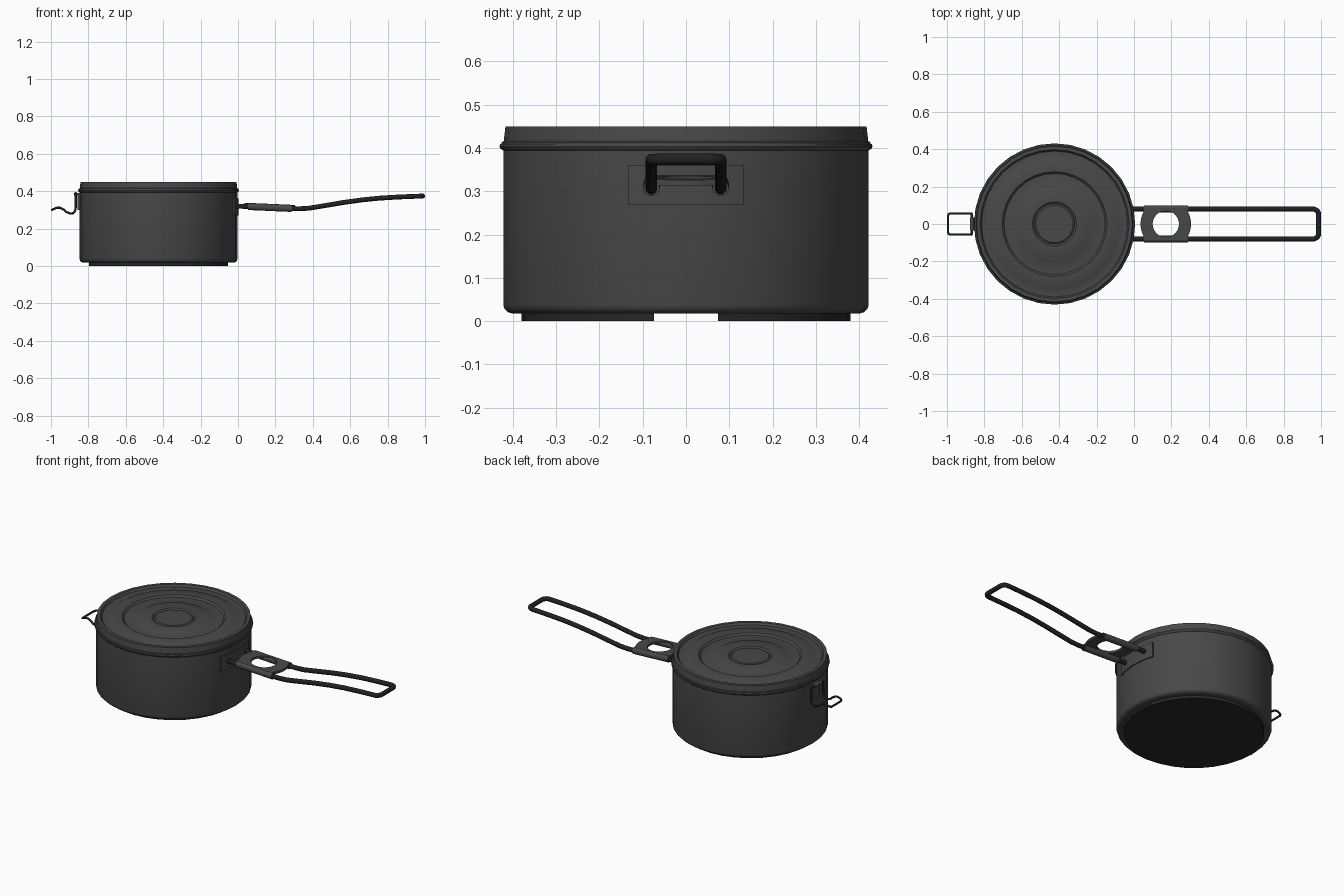
import bpy, bmesh, math
from mathutils import Vector

if "Cube" in bpy.data.objects:
    bpy.data.objects.remove(bpy.data.objects["Cube"])

CX = -0.425   # pot axis
SEG = 32


def mat(name, v):
    m = bpy.data.materials.new(name)
    m.diffuse_color = (v, v, v, 1)
    m.use_nodes = True
    m.node_tree.nodes["Principled BSDF"].inputs["Base Color"].default_value = m.diffuse_color
    return m


BODY, WIRE, BASE = mat("dark_grey", 0.065), mat("black", 0.015), mat("base_black", 0.02)


def smooth(ob, angle=35):
    bpy.ops.object.select_all(action='DESELECT')
    ob.select_set(True)
    bpy.context.view_layer.objects.active = ob
    bpy.ops.object.shade_smooth_by_angle(angle=math.radians(angle))


def finish(bm, name, m, recalc=True):
    if recalc:
        bmesh.ops.recalc_face_normals(bm, faces=bm.faces[:])
    me = bpy.data.meshes.new(name)
    bm.to_mesh(me)
    bm.free()
    me.materials.append(m)
    ob = bpy.data.objects.new(name, me)
    bpy.context.collection.objects.link(ob)
    smooth(ob)
    return ob


def revolve(profile, arc=2 * math.pi, start=0.0, steps=SEG, closed=False):
    bm = bmesh.new()
    vs = [bm.verts.new((CX + r * math.cos(start), r * math.sin(start), z)) for r, z in profile]
    es = [bm.edges.new(p) for p in zip(vs, vs[1:])]
    if closed:
        es.append(bm.edges.new((vs[-1], vs[0])))
    bmesh.ops.spin(bm, geom=vs + es, cent=(CX, 0, 0), axis=(0, 0, 1), angle=arc, steps=steps)
    bmesh.ops.remove_doubles(bm, verts=bm.verts[:], dist=1e-5)
    return bm


def wire(name, pts, radius, m, cyclic=False):
    cu = bpy.data.curves.new(name, 'CURVE')
    cu.dimensions = '3D'
    cu.bevel_depth = radius
    cu.bevel_resolution = 3
    cu.use_fill_caps = True
    s = cu.splines.new('POLY')
    s.points.add(len(pts) - 1)
    for p, co in zip(s.points, pts):
        p.co = (*co, 1)
    s.use_cyclic_u = cyclic
    cu.materials.append(m)
    ob = bpy.data.objects.new(name, cu)
    bpy.context.collection.objects.link(ob)
    bpy.ops.object.select_all(action='DESELECT')
    ob.select_set(True)
    bpy.context.view_layer.objects.active = ob
    bpy.ops.object.convert(target='MESH')
    smooth(bpy.context.object, 50)


def mirrored(half):
    return half + [(x, -y, z) for x, y, z in reversed(half)]


# Pot body, hollow, with rolled rim
finish(revolve([(0, .018), (.402, .018), (.412, .021), (.419, .028), (.422, .038), (.422, .394),
                (.429, .399), (.431, .404), (.429, .409), (.412, .409), (.412, .04), (.4, .028),
                (0, .028)]), "pot_body", BODY)

# Base plate: its skirt is open at both ends along x
bm = revolve([(0, 0), (.38, 0), (.38, .018)])
for f in [f for f in bm.faces if f.calc_center_median().z > .005 and abs(f.calc_center_median().y) < .06]:
    bm.faces.remove(f)
finish(bm, "base_plate", BASE)

# Lid with raised edge and concentric steps
finish(revolve([(.412, .405), (.426, .408), (.426, .413), (.421, .416), (.417, .45), (.398, .45),
                (.390, .438), (.355, .436), (.345, .442), (.280, .442), (.270, .432), (.205, .432),
                (.195, .438), (.118, .438), (.108, .430), (.100, .436), (0, .436)]), "lid", BODY)

# Curved bracket plate on the handle side
A = math.asin(.135 / .43)
bm = revolve([(.419, .27), (.427, .27), (.427, .36), (.419, .36)], 2 * A, -A, 6, True)
for sign in (-1, 1):
    a = sign * A
    vs = [v for v in bm.verts if abs(math.atan2(v.co.y, v.co.x - CX) - a) < 1e-3]
    bmesh.ops.contextual_create(bm, geom=vs)
finish(bm, "handle_bracket", BODY)

# Long wire handle with rounded end
half = [(-.008, .08, .32), (.05, .08, .318), (.29, .08, .307), (.33, .08, .306), (.38, .08, .309),
        (.46, .08, .322), (.56, .08, .339), (.66, .08, .353), (.76, .08, .363), (.86, .08, .369)]
half += [(.957 + .03 * math.sin(t), .05 + .03 * math.cos(t), .373 + .001 * math.sin(t))
         for t in [i * math.pi / 10 for i in range(6)]]
wire("handle_wire", mirrored(half), .0135, WIRE)


# Sliding clip: sleeves over both wires, joined by a plate with a round hole
def clip_z(x):
    return .318 - .044 * (x - .05)


for sign, side in ((1, "back"), (-1, "front")):
    wire("clip_sleeve_" + side, [(x, sign * .08, clip_z(x)) for x in (.053, .288)], .0195, BODY)

bm = bmesh.new()
N = 64
rings = []
for i in range(N):
    c, s = math.cos(2 * math.pi * i / N), math.sin(2 * math.pi * i / N)
    outer = min(.085 / max(abs(s), 1e-6), max(.135, .118 / max(abs(c), 1e-6)))
    rings.append([bm.verts.new((.17 + r * c, r * s, clip_z(.17 + r * c) + dz))
                  for r, dz in ((.07, .006), (outer, .006), (outer, .0195), (.07, .0195))])
for i in range(N):
    a, b = rings[i], rings[(i + 1) % N]
    for k in range(4):
        bm.faces.new((a[k], b[k], b[(k + 1) % 4], a[(k + 1) % 4]))
finish(bm, "clip_plate", BODY)

# Small bent wire latch on the far side
side = [(-.868, .035, .385), (-.868, .05, .383), (-.868, .057, .373), (-.868, .057, .31),
        (-.872, .057, .292), (-.882, .057, .282), (-.898, .057, .281), (-.918, .057, .289),
        (-.934, .057, .303), (-.950, .057, .311), (-.966, .057, .312), (-.982, .057, .306),
        (-.991, .053, .302), (-.994, .044, .300)]
wire("latch_wire", mirrored(side), .006, WIRE, True)

# Latch tab with curled top around the wire
bm = bmesh.new()
bmesh.ops.create_cube(bm, size=1)
for v in bm.verts:
    v.co = Vector((-.852 + v.co.x * .014, v.co.y * .07, .345 + v.co.z * .09))
finish(bm, "latch_tab", BODY)
wire("latch_tab_curl", [(-.867, -.035, .384), (-.867, .035, .384)], .011, BODY)
